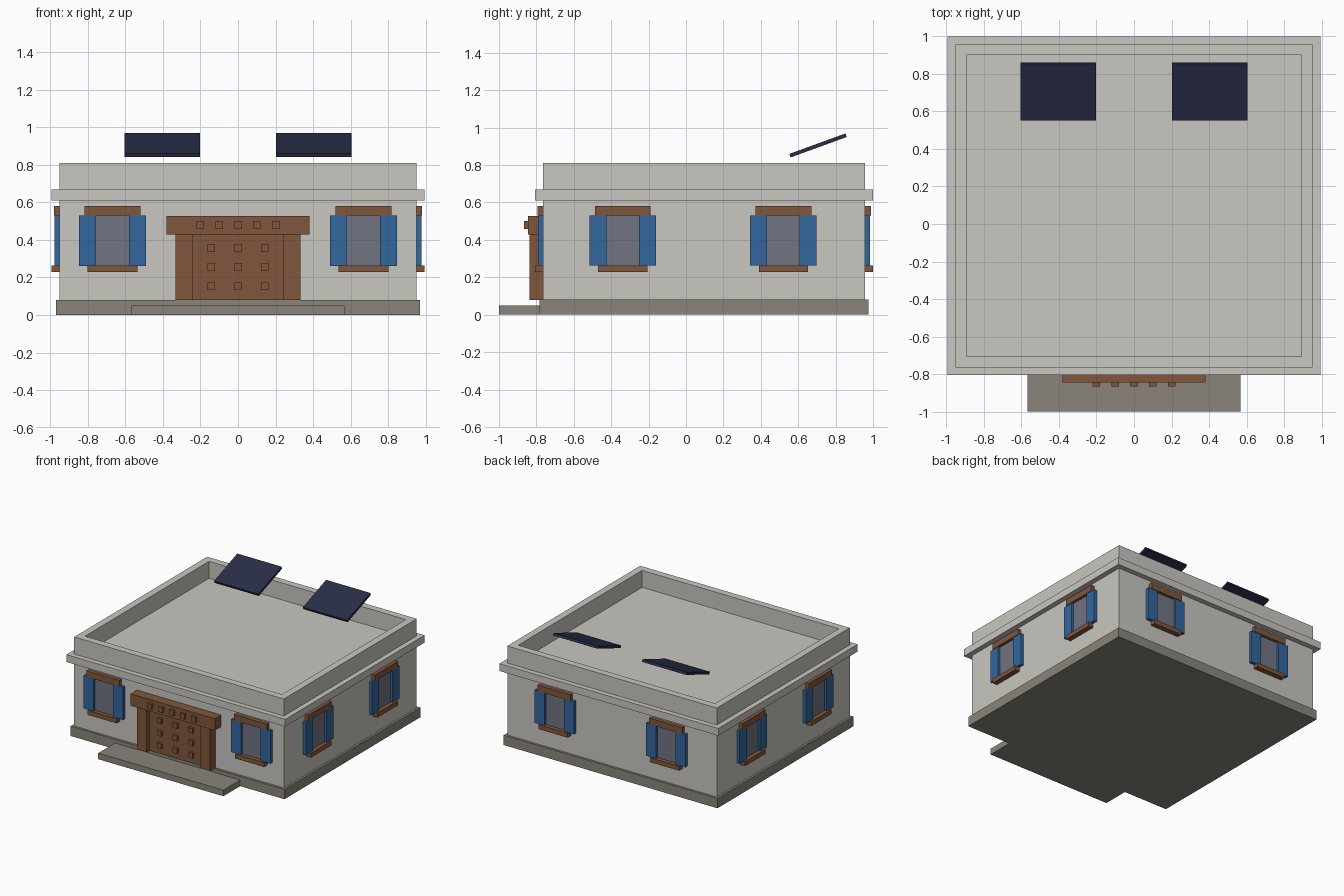
import bpy, bmesh, math
from mathutils import Matrix, Vector

if "Cube" in bpy.data.objects:
    bpy.data.objects.remove(bpy.data.objects["Cube"])


def srgb(r, g, b):
    f = lambda c: (c / 255 / 12.92) if c <= 10 else ((c / 255 + 0.055) / 1.055) ** 2.4
    return (f(r), f(g), f(b), 1)


def material(name, *rgb):
    m = bpy.data.materials.new(name)
    m.diffuse_color = srgb(*rgb)
    m.use_nodes = True
    m.node_tree.nodes["Principled BSDF"].inputs["Base Color"].default_value = m.diffuse_color
    return m


PLASTER = material("plaster", 201, 199, 192)
STONE = material("stone", 138, 133, 123)
WOOD = material("brown_wood", 128, 86, 60)
BLUE = material("blue_paint", 50, 103, 158)
GLASS = material("grey_glass", 113, 117, 130)
PANEL = material("navy_panel", 40, 46, 72)


def box(name, mat, x, y, z, matrix=None):
    """Box from (min, max) ranges, optionally moved by a matrix."""
    bm = bmesh.new()
    bmesh.ops.create_cube(bm, size=1)
    for v in bm.verts:
        v.co = Vector([r[0] + (c + 0.5) * (r[1] - r[0]) for c, r in zip(v.co, (x, y, z))])
    if matrix:
        bm.transform(matrix)
    me = bpy.data.meshes.new(name)
    bm.to_mesh(me)
    bm.free()
    me.materials.append(mat)
    ob = bpy.data.objects.new(name, me)
    bpy.context.collection.objects.link(ob)
    return ob


CY, HX, HY = 0.097, 0.951, 0.861      # house centre and half sizes
FRONT, BACK = CY - HY, CY + HY


def block(name, mat, grow, z):
    return box(name, mat, (-HX - grow, HX + grow), (FRONT - grow, BACK + grow), z)


# Foundation, walls, cornice slab
block("foundation", STONE, 0.019, (0, 0.08))
block("walls", PLASTER, 0, (0.08, 0.62))
block("cornice_roof", PLASTER, 0.042, (0.61, 0.67))
box("front_step", STONE, (-0.568, 0.568), (-1.0, -0.78), (0, 0.05))

# Parapet: inset the top face and push it down to the roof
parapet = block("parapet", PLASTER, 0, (0.665, 0.81))
bm = bmesh.new()
bm.from_mesh(parapet.data)
top = max(bm.faces, key=lambda f: f.calc_center_median().z)
bmesh.ops.inset_region(bm, faces=[top], thickness=0.058, use_even_offset=True)
low = bmesh.ops.extrude_discrete_faces(bm, faces=[top])["faces"]
bmesh.ops.translate(bm, verts=low[0].verts, vec=(0, 0, -0.139))
bm.to_mesh(parapet.data)
bm.free()


# Window facing -y at the origin of its wall, moved into place by a matrix
def window(name, px, py, angle):
    m = Matrix.Translation((px, py, 0)) @ Matrix.Rotation(math.radians(angle), 4, 'Z')
    box(name + "_glass", GLASS, (-0.09, 0.09), (-0.008, 0.01), (0.262, 0.532), m)
    for s, side in ((-1, "left"), (1, "right")):
        xs = sorted((s * 0.087, s * 0.178))
        box(f"{name}_{side}_shutter", BLUE, xs, (-0.026, 0.01), (0.262, 0.53), m)
    box(name + "_lintel", WOOD, (-0.149, 0.149), (-0.031, 0.01), (0.53, 0.58), m)
    box(name + "_sill", WOOD, (-0.132, 0.132), (-0.042, 0.01), (0.228, 0.264), m)


for s, side in ((-1, "left"), (1, "right")):
    window(f"front_{side}_window", s * 0.669, FRONT, 0)
    window(f"back_{side}_window", s * 0.506, BACK, 180)
    for y, place in ((-0.338, "near"), (0.521, "far")):
        window(f"{side}_{place}_window", s * HX, y, s * 90)
    # Door posts
    box(f"{side}_door_post", WOOD, sorted((s * 0.243, s * 0.333)),
        (-0.836, FRONT + 0.01), (0.08, 0.435))
    # Tilted solar panels
    tilt = Matrix.Translation((s * 0.403, 0.706, 0.905)) @ Matrix.Rotation(math.radians(20), 4, 'X')
    box(f"{side}_solar_panel", PANEL, (-0.201, 0.201), (-0.16, 0.16), (-0.01, 0.01), tilt)

# Door, lintel and square studs
box("door", WOOD, (-0.245, 0.245), (-0.8, FRONT + 0.01), (0.08, 0.435))
box("door_lintel", WOOD, (-0.382, 0.382), (-0.846, FRONT + 0.01), (0.43, 0.527))


def stud(name, x, y, z):
    box(name, WOOD, (x - 0.02, x + 0.02), (y - 0.02, y + 0.01), (z - 0.021, z + 0.021))


for i in range(5):
    stud(f"lintel_stud_{i}", -0.2 + 0.1 * i, -0.846, 0.479)
for i in range(3):
    for j in range(3):
        stud(f"door_stud_{i}_{j}", -0.143 + 0.143 * i, -0.8, 0.153 + 0.102 * j)
